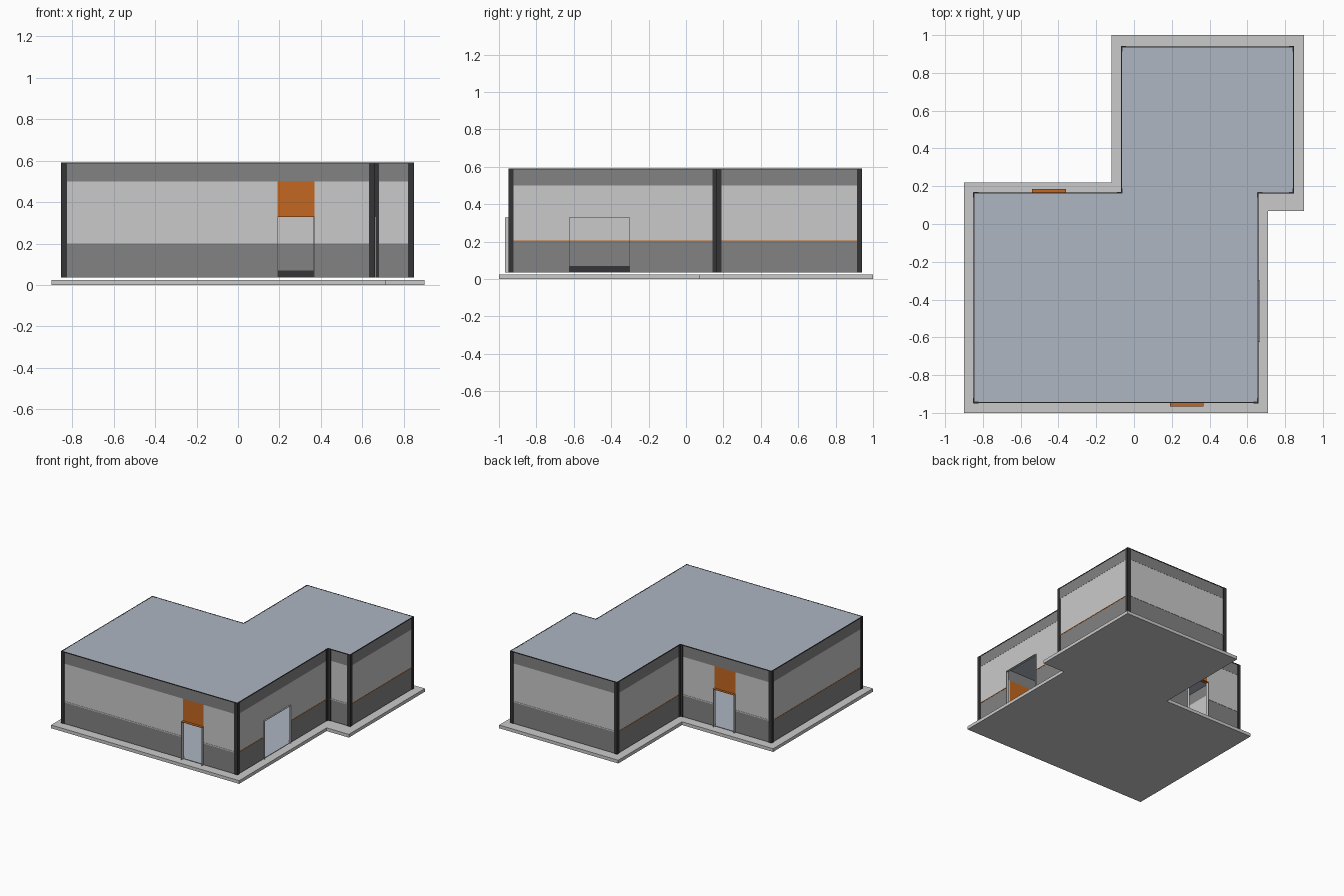
import bpy
import bmesh
from mathutils import Vector

cube = bpy.data.objects.get("Cube")
if cube:
    bpy.data.objects.remove(cube, do_unlink=True)


def material(name, rgb):
    m = bpy.data.materials.new(name)
    m.use_nodes = True
    m.diffuse_color = (*rgb, 1)
    m.node_tree.nodes["Principled BSDF"].inputs["Base Color"].default_value = (*rgb, 1)
    return m


LIGHT = material("light_grey", (0.59, 0.59, 0.59))
DARK = material("dark_grey", (0.225, 0.225, 0.225))
BLACK = material("charcoal", (0.035, 0.035, 0.038))
ORANGE = material("orange", (0.55, 0.135, 0.015))
BLUE = material("blue_grey", (0.42, 0.465, 0.54))

parts = {}


def box(name, mat, a, b):
    """Add an axis-aligned box between two corners to a named part."""
    bm = parts.setdefault(name, (bmesh.new(), mat))[0]
    a, b = Vector(a), Vector(b)
    verts = bmesh.ops.create_cube(bm, size=1)["verts"]
    for v in verts:
        v.co = (a + b) / 2 + v.co * Vector(abs(c) for c in b - a)


def plate(name, mat, outline, z0, z1):
    """Extrude a flat outline upward."""
    bm = parts.setdefault(name, (bmesh.new(), mat))[0]
    face = bm.faces.new([bm.verts.new((x, y, z0)) for x, y in outline])
    top = bmesh.ops.extrude_face_region(bm, geom=[face])["geom"]
    for v in top:
        if isinstance(v, bmesh.types.BMVert):
            v.co.z = z1
    bmesh.ops.recalc_face_normals(bm, faces=bm.faces)


def ell(x0, x1, x2, x3, y0, y1, y2, y3):
    """Counter-clockwise outline of a main block with a rear wing."""
    return [(x0, y0), (x2, y0), (x2, y1), (x3, y1),
            (x3, y3), (x1, y3), (x1, y2), (x0, y2)]


# Ground slab, floor and flat roof
walls = ell(-0.848, -0.066, 0.656, 0.844, -0.945, 0.165, 0.165, 0.938)
FLOOR, BAND, DOOR, FASCIA, TOP = 0.035, 0.2, 0.33, 0.5, 0.59
plate("ground_slab", LIGHT, ell(-0.9, -0.12, 0.71, 0.9, -1, 0.07, 0.22, 1), 0, 0.025)
plate("floor", BLUE, walls, FLOOR, FLOOR + 0.003)
plate("roof", BLUE, walls, TOP - 0.004, TOP)

# Doorways by wall number: start, end, projection, has accent panel
doors = {0: (1.038, 1.216, 0.022, True),
         1: (0.32, 0.645, 0.01, False),
         6: (0.294, 0.474, 0.02, True)}
THICK = 0.008

for i, start in enumerate(walls):
    p = Vector(start)
    d = Vector(walls[(i + 1) % len(walls)]) - p
    length = d.length
    d.normalize()
    n = Vector((d.y, -d.x))

    def panel(name, mat, s0, s1, o0, o1, z0, z1):
        a, b = p + d * s0 + n * o0, p + d * s1 + n * o1
        box(name, mat, (*a, z0), (*b, z1))

    # Wall bands, with the lower ones split around a doorway
    spans = [(0, length)]
    if i in doors:
        s0, s1, out, accent = doors[i]
        spans = [(0, s0), (s1, length)]
        if accent:
            panel("accent_panels", ORANGE, s0, s1, -THICK, 0.001, DOOR, FASCIA)
        else:
            panel("middle_walls", LIGHT, s0, s1, -THICK, 0, DOOR, FASCIA)
        # Thin projecting door surround
        top_mat = ORANGE if accent else LIGHT
        panel("door_lintels" if accent else "side_door_lintel", top_mat,
              s0, s1, -THICK, out, DOOR - 0.003, DOOR)
        for s in (s0, s1 - 0.003):
            panel("door_jambs", LIGHT, s, s + 0.003, -THICK, out, FLOOR, DOOR)
    for s0, s1 in spans:
        panel("lower_walls", DARK, s0, s1, -THICK, 0, FLOOR, BAND)
        panel("middle_walls", LIGHT, s0, s1, -THICK, 0, BAND, FASCIA)
        panel("skirting", BLACK, s0 + THICK, s1 - THICK, -THICK - 0.003, -THICK, FLOOR, 0.07)
        # Rail over the lower band
        if abs(n.x) > 0.5:
            panel("side_rails", ORANGE, s0, s1, -THICK - 0.001, 0.002, BAND, BAND + 0.005)
        else:
            panel("end_rails", LIGHT, s0, s1, -THICK - 0.001, 0.002, BAND, BAND + 0.008)
    panel("fascia", DARK, 0, length, -THICK, 0.001, FASCIA, TOP - 0.005)
    panel("roof_trim", BLACK, 0, length, -0.003, 0.003, TOP - 0.005, TOP + 0.001)

    # Angle posts wrapping each corner
    for s0, s1 in ((-0.003, 0.024), (length - 0.024, length + 0.003)):
        panel("corner_posts", BLACK, s0, s1, -0.004, 0.004, FLOOR, TOP + 0.001)

for name, (bm, mat) in parts.items():
    mesh = bpy.data.meshes.new(name)
    bm.to_mesh(mesh)
    bm.free()
    mesh.materials.append(mat)
    bpy.context.scene.collection.objects.link(bpy.data.objects.new(name, mesh))
